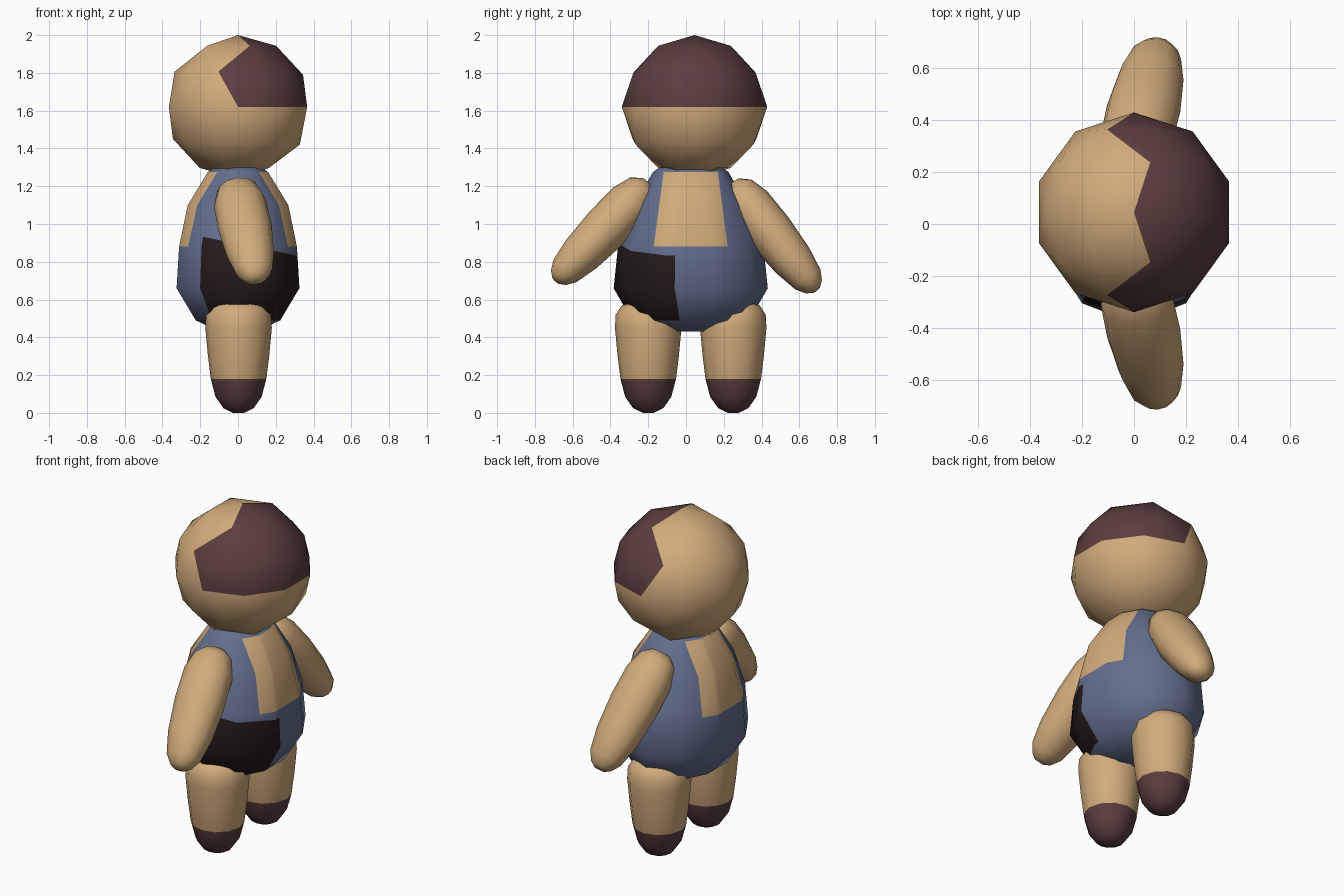
import bpy, bmesh, math
from mathutils import Vector

if "Cube" in bpy.data.objects:
    bpy.data.objects.remove(bpy.data.objects["Cube"])


def material(name, rgb):
    m = bpy.data.materials.new(name)
    m.diffuse_color = (*rgb, 1)
    m.use_nodes = True
    m.node_tree.nodes["Principled BSDF"].inputs["Base Color"].default_value = m.diffuse_color
    return m


SKIN = material("tan cloth", (0.64, 0.41, 0.20))
BLUE = material("denim blue", (0.125, 0.158, 0.27))
BROWN = material("dark brown", (0.105, 0.048, 0.048))
BLACK = material("patch black", (0.019, 0.011, 0.011))


def finish(bm, name, mats, rule=None):
    bmesh.ops.recalc_face_normals(bm, faces=bm.faces[:])
    for f in bm.faces:
        f.smooth = True
        if rule:
            f.material_index = rule(f.calc_center_median())
    me = bpy.data.meshes.new(name)
    bm.to_mesh(me)
    bm.free()
    for m in mats:
        me.materials.append(m)
    ob = bpy.data.objects.new(name, me)
    bpy.context.collection.objects.link(ob)
    return ob


def loft(rings, sides, u=Vector((1, 0, 0)), v=Vector((0, 1, 0))):
    """Closed tube through (centre, radius along u, radius along v)."""
    bm = bmesh.new()
    loops = []
    for c, ru, rv in rings:
        loops.append([])
        for i in range(sides):
            a = math.pi / 2 + 2 * math.pi * i / sides
            loops[-1].append(bm.verts.new(Vector(c) + u * ru * math.cos(a) + v * rv * math.sin(a)))
    for a, b in zip(loops, loops[1:]):
        for i in range(sides):
            j = (i + 1) % sides
            bm.faces.new((a[i], a[j], b[j], b[i]))
    bm.faces.new(loops[0])
    bm.faces.new(loops[-1])
    return bm


def cut(bm, co, no):
    bmesh.ops.bisect_plane(bm, geom=bm.verts[:] + bm.edges[:] + bm.faces[:],
                           dist=1e-5, plane_co=co, plane_no=no)


# head: low-poly ball, hair on the upper +x quarter
bm = bmesh.new()
bmesh.ops.create_icosphere(bm, subdivisions=2, radius=1)
for vert in bm.verts:
    if 0.5 < vert.co.z < 0.6:
        vert.co.z = 0.48
        vert.co.normalize()
hair = {f.index: 0 for f in bm.faces}
for vert in bm.verts:
    vert.co = Vector((vert.co.x * 0.385, 0.045 + vert.co.y * 0.385, 1.62 + vert.co.z * 0.38))
finish(bm, "head", [SKIN, BROWN], lambda c: int(c.z > 1.62 and c.x > -0.015))

# body: ten-sided egg with bib openings front and back, and one dark patch
CY = 0.025
profile = [(0.43, 0.10, 0.11), (0.49, 0.235, 0.31), (0.66, 0.342, 0.408), (0.88, 0.328, 0.385),
           (1.10, 0.28, 0.30), (1.275, 0.168, 0.20), (1.30, 0.13, 0.165)]
bm = loft([((0, CY, z), rx, ry) for z, rx, ry in profile], 10)
SLOPE = 0.1325
for s in (-1, 1):
    cut(bm, (0, CY + s * 0.196, 0.88), (0, s, SLOPE))
cut(bm, (0, 0, 0.895), (0.2, 0, 1))
cut(bm, (0, CY, 0), (0.085, 0.325, 0))


def body_colour(c):
    y = c.y - CY
    if 0.88 < c.z < 1.275 and abs(y) < 0.196 - SLOPE * (c.z - 0.88):
        return 1
    in_wedge = 0.085 * c.x + 0.325 * y < 0 and 0.33 * c.x - 0.2 * y > 0
    return 2 if in_wedge and 0.49 < c.z < 0.895 - 0.2 * c.x else 0


finish(bm, "body", [BLUE, SKIN, BLACK], body_colour)

# legs with dark feet
leg_profile = [(0.0, 0.03), (0.025, 0.08), (0.085, 0.122), (0.18, 0.147), (0.30, 0.162),
               (0.45, 0.176), (0.52, 0.172), (0.57, 0.14), (0.60, 0.06)]
for side, y in (("left", -0.20), ("right", 0.25)):
    bm = loft([((0.003, y, z), r, r) for z, r in leg_profile], 12)
    finish(bm, side + "_leg", [SKIN, BROWN], lambda c: int(c.z < 0.18))

# arms hanging out to the sides
arm_profile = [(0, 0.05), (0.06, 0.095), (0.2, 0.122), (0.45, 0.124), (0.72, 0.11), (0.9, 0.085),
               (0.97, 0.055), (1, 0.025)]
for side, p0, p1 in (("left", (-0.01, -0.20, 1.21), (0.095, -0.69, 0.70)),
                     ("right", (-0.01, 0.245, 1.21), (0.095, 0.69, 0.65))):
    p0, p1 = Vector(p0), Vector(p1)
    d = (p1 - p0).normalized()
    u = (Vector((1, 0, 0)) - d * d.x).normalized()
    v = d.cross(u)
    bm = loft([(p0.lerp(p1, t), r * 1.15, r) for t, r in arm_profile], 12, u, v)
    finish(bm, side + "_arm", [SKIN])
